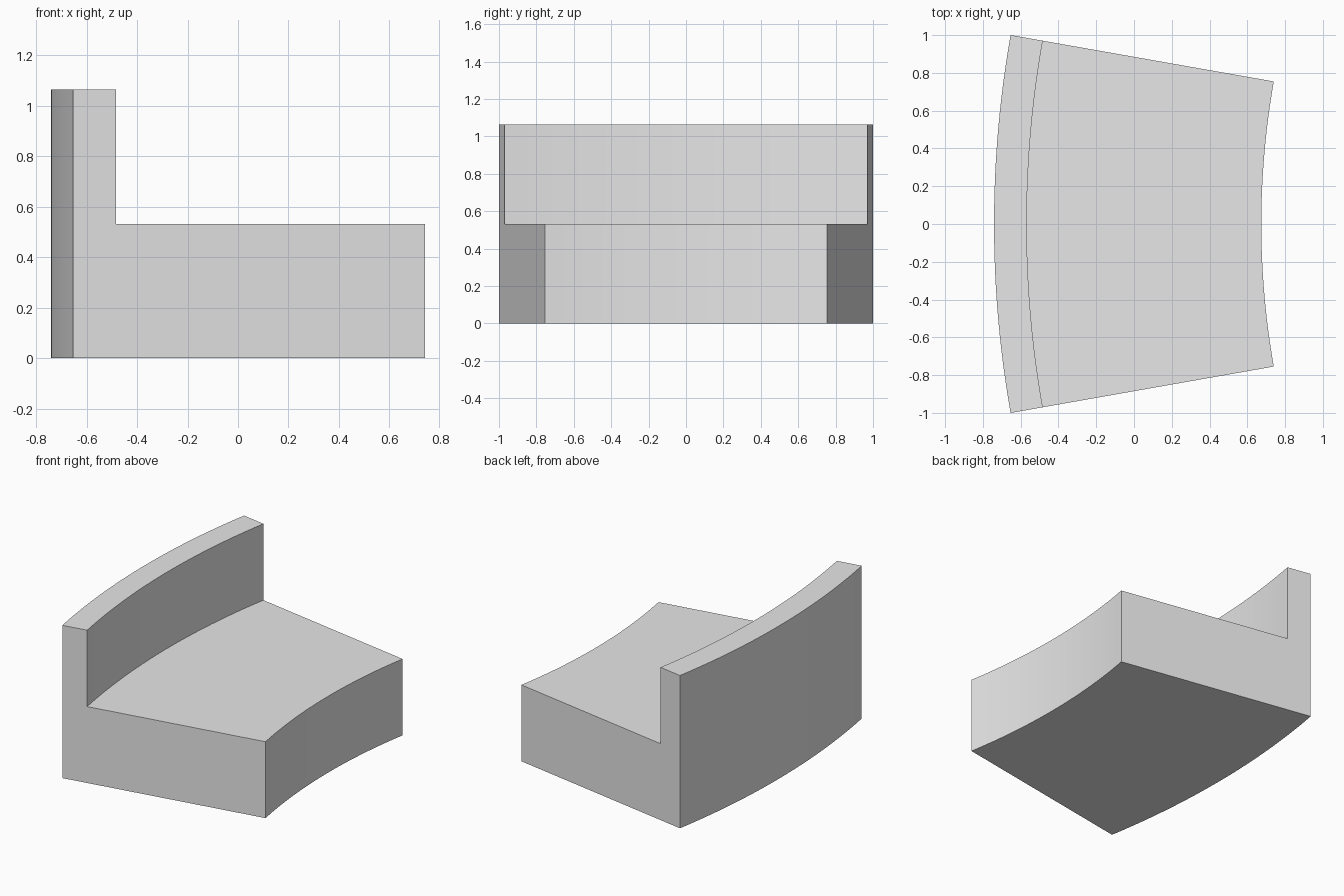
import bpy, bmesh, math

cube = bpy.data.objects.get("Cube")
if cube:
    bpy.data.objects.remove(cube, do_unlink=True)

# Plain grey upholstery
grey = bpy.data.materials.new("plain grey")
grey.use_nodes = True
colour = (0.8, 0.8, 0.8, 1)
grey.diffuse_color = colour
grey.node_tree.nodes["Principled BSDF"].inputs["Base Color"].default_value = colour

# Plan arc: outer radius, back rest front radius, seat front radius
OUTER, REST, INNER = 5.76, 5.587, 4.345
CENTRE_X = OUTER - 0.741
SEAT_Z, BACK_Z = 0.532, 1.064
HALF_ANGLE = math.radians(10)
STEPS = 24

# L-shaped section of seat and back rest, as (radius, height)
section = [(OUTER, 0), (INNER, 0), (INNER, SEAT_Z),
           (REST, SEAT_Z), (REST, BACK_Z), (OUTER, BACK_Z)]

# Sweep the section along the arc and cap both ends
bm = bmesh.new()
rings = []
for i in range(STEPS + 1):
    a = HALF_ANGLE * (2 * i / STEPS - 1)
    rings.append([bm.verts.new((CENTRE_X - r * math.cos(a), r * math.sin(a), z))
                  for r, z in section])
for a, b in zip(rings, rings[1:]):
    for j in range(len(section)):
        k = (j + 1) % len(section)
        bm.faces.new((a[j], a[k], b[k], b[j]))
bm.faces.new(rings[0])
bm.faces.new(rings[-1])
bmesh.ops.recalc_face_normals(bm, faces=bm.faces)

mesh = bpy.data.meshes.new("curved_bench_seat")
bm.to_mesh(mesh)
bm.free()
mesh.materials.append(grey)
bench = bpy.data.objects.new("curved_bench_seat", mesh)
bpy.context.collection.objects.link(bench)

# Smooth along the arc, sharp at the corners
bpy.ops.object.select_all(action='DESELECT')
bench.select_set(True)
bpy.context.view_layer.objects.active = bench
bpy.ops.object.shade_smooth_by_angle(angle=math.radians(30))
